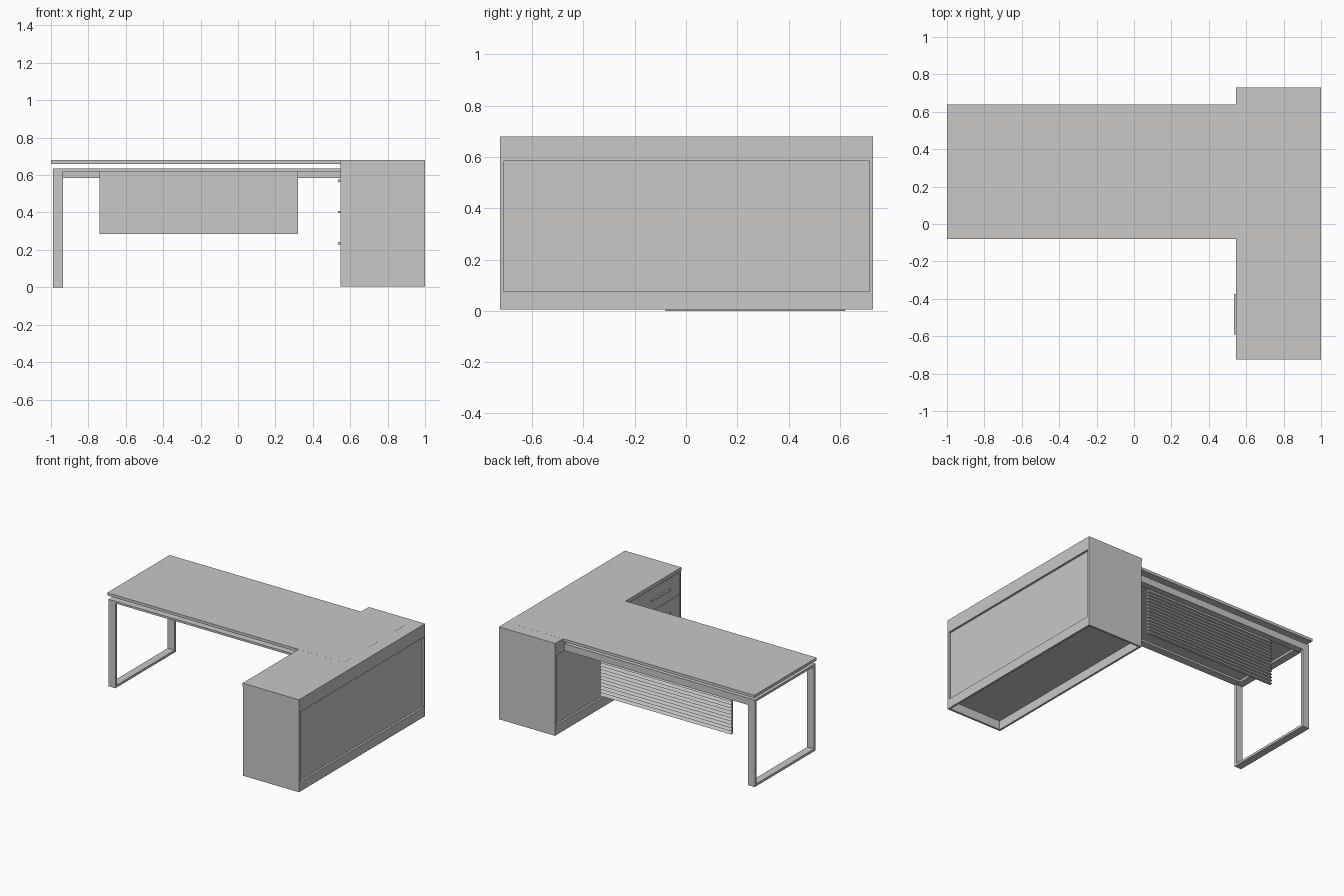
import bpy, bmesh

if "Cube" in bpy.data.objects:
    bpy.data.objects.remove(bpy.data.objects["Cube"])

grey = bpy.data.materials.new("warm_grey")
grey.diffuse_color = (0.59, 0.58, 0.57, 1.0)
grey.use_nodes = True
grey.node_tree.nodes["Principled BSDF"].inputs["Base Color"].default_value = grey.diffuse_color


def finish(name, bm):
    bmesh.ops.recalc_face_normals(bm, faces=bm.faces)
    me = bpy.data.meshes.new(name)
    bm.to_mesh(me)
    bm.free()
    me.materials.append(grey)
    ob = bpy.data.objects.new(name, me)
    bpy.context.scene.collection.objects.link(ob)
    return ob


def box(name, x, y, z):
    """Axis-aligned box from (min, max) ranges."""
    bm = bmesh.new()
    bmesh.ops.create_cube(bm, size=1)
    for v in bm.verts:
        for i, (a, b) in enumerate((x, y, z)):
            v.co[i] = a if v.co[i] < 0 else b
    return finish(name, bm)


# Worktop, running on over the cabinet
box("worktop", (-1.0, 0.905), (-0.08, 0.64), (0.66, 0.6803))

# Loop leg: flat band bent into a rectangle
LX, T = (-0.99, -0.935), 0.017
box("leg_front_upright", LX, (-0.08, -0.08 + T), (0, 0.635))
box("leg_back_upright", LX, (0.62 - T, 0.62), (0, 0.635))
box("leg_foot_bar", LX, (-0.08 + T, 0.62 - T), (0, T))
box("leg_top_bar", LX, (-0.08 + T, 0.62 - T), (0.635 - T, 0.635))

# Rails from the leg to the cabinet
box("front_rail", (-0.935, 0.56), (-0.08, -0.025), (0.62, 0.635))
box("back_rail", (-0.935, 0.56), (0.57, 0.62), (0.585, 0.635))

# Modesty panel: flat front, sawtooth slats on the back
n, z0, z1 = 14, 0.285, 0.622
step = (z1 - z0) / n
profile = [(0.515, z1), (0.515, z0)]
for i in range(n):
    profile += [(0.537, z0 + i * step), (0.522, z0 + (i + 0.95) * step)]
profile.append((0.522, z1))
bm = bmesh.new()
face = bm.faces.new([bm.verts.new((-0.74, y, z)) for y, z in profile])
ext = bmesh.ops.extrude_face_region(bm, geom=[face])
bmesh.ops.translate(bm, vec=(1.06, 0, 0),
                    verts=[g for g in ext["geom"] if isinstance(g, bmesh.types.BMVert)])
finish("slatted_modesty_panel", bm)

# Cabinet: core, end panels and top
XL, XR, YF, YB, ZB, ZT = 0.547, 1.0, -0.725, 0.73, 0.005, 0.655
W = 0.015
box("cabinet_core", (XL + W, XR - W), (YF + W, YB - W), (0.07, ZT))
box("cabinet_front_end", (XL, XR), (YF, YF + W), (ZB, ZT))
box("cabinet_back_end", (XL, XR), (YB - W, YB), (ZB, ZT))
box("cabinet_top", (XL - 0.002, XR), (YF, YB), (ZT, 0.68))

# Plinth and top bands around the recessed side panels
for side, x in (("left", (XL, XL + W)), ("right", (XR - W, XR))):
    box(side + "_plinth", x, (YF + W, YB - W), (ZB, 0.075))
    box(side + "_top_band", x, (-0.05 if side == "left" else YF + W, YB - W), (0.585, ZT))
box("left_divider", (XL, XL + W), (-0.065, -0.05), (0.075, ZT))

# Drawers with bar handles
for i, (lo, hi, hz) in enumerate(((0.49, 0.65, 0.57), (0.32, 0.485, 0.403), (0.08, 0.315, 0.235))):
    box(f"drawer_front_{i + 1}", (XL, XL + W), (YF + W + 0.004, -0.07), (lo, hi))
    box(f"drawer_handle_{i + 1}", (0.535, XL), (-0.59, -0.375), (hz - 0.006, hz + 0.006))
